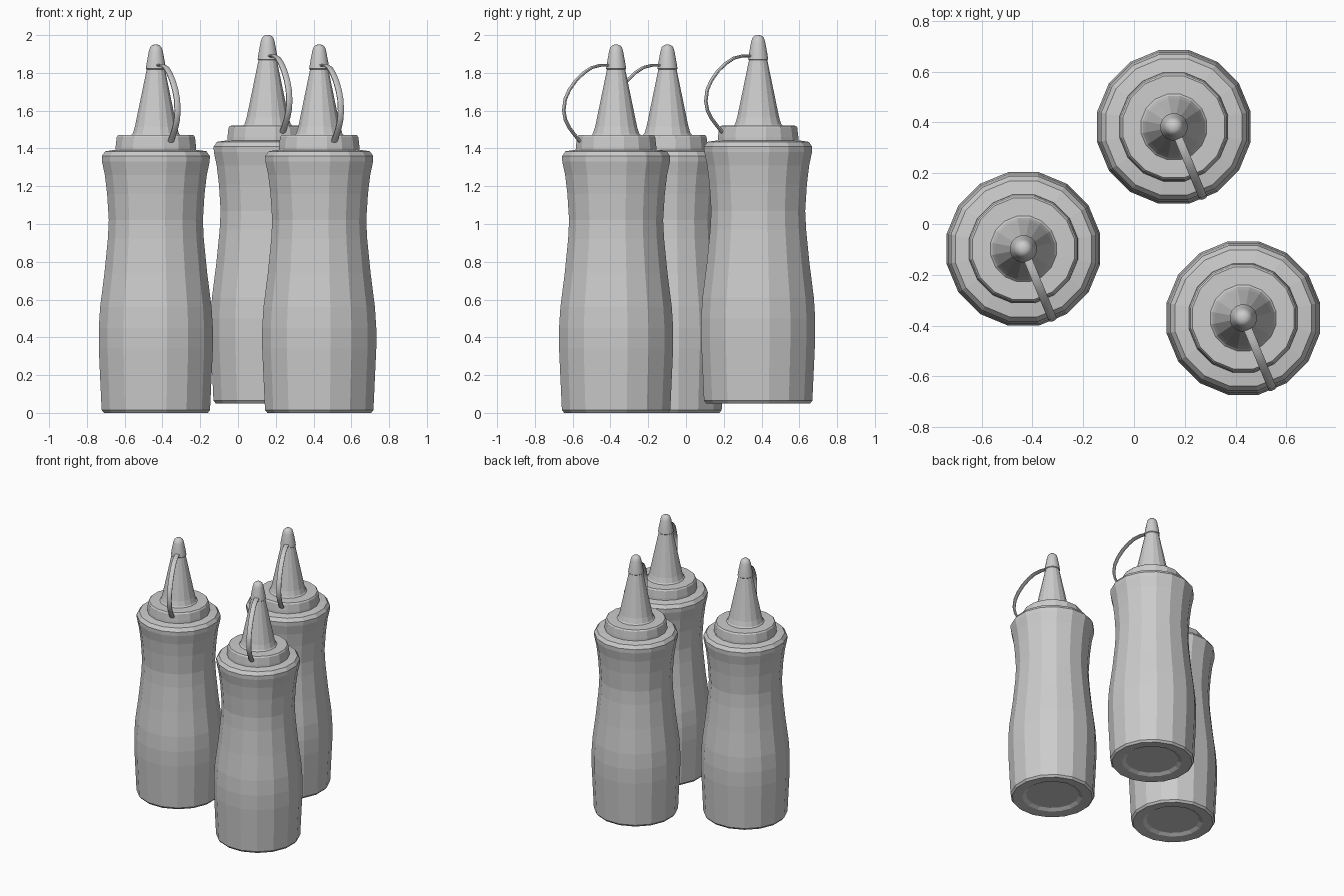
import bpy, bmesh, math
from mathutils import Vector

if "Cube" in bpy.data.objects:
    bpy.data.objects.remove(bpy.data.objects["Cube"])

SIDES = 16
FLAT = 1 / math.cos(math.pi / SIDES)   # measured widths are across flats
STRAP_ANGLE = math.radians(-67.5)


def finish(name, bm, origin, smooth_angle=None):
    bmesh.ops.recalc_face_normals(bm, faces=bm.faces)
    mesh = bpy.data.meshes.new(name)
    bm.to_mesh(mesh)
    bm.free()
    obj = bpy.data.objects.new(name, mesh)
    obj.location = origin
    bpy.context.collection.objects.link(obj)
    if smooth_angle:
        bpy.ops.object.select_all(action='DESELECT')
        obj.select_set(True)
        bpy.context.view_layer.objects.active = obj
        bpy.ops.object.shade_smooth_by_angle(angle=math.radians(smooth_angle))
    return obj


def bridge(bm, rings):
    for a, b in zip(rings, rings[1:]):
        n = len(a)
        for i in range(n):
            j = (i + 1) % n
            bm.faces.new((a[i], a[j], b[j], b[i]))
    bm.faces.new(rings[0])
    bm.faces.new(rings[-1])


def lathe(name, profile, origin, smooth_angle=None):
    """Closed solid of revolution from (radius, height) points."""
    bm = bmesh.new()
    rings = []
    for r, z in profile:
        angles = [(i + 0.5) * math.tau / SIDES for i in range(SIDES)]
        rings.append([bm.verts.new((r * FLAT * math.cos(a), r * FLAT * math.sin(a), z))
                      for a in angles])
    bridge(bm, rings)
    return finish(name, bm, origin, smooth_angle)


def strap(name, path, origin, width=0.036, thick=0.016):
    """Flat band swept along a (radial distance, height) path."""
    out = Vector((math.cos(STRAP_ANGLE), math.sin(STRAP_ANGLE), 0))
    side = Vector((-out.y, out.x, 0))
    up = Vector((0, 0, 1))
    pts = [out * r + up * z for r, z in path]
    bm = bmesh.new()
    rings = []
    for i, p in enumerate(pts):
        tangent = (pts[min(i + 1, len(pts) - 1)] - pts[max(i - 1, 0)]).normalized()
        normal = tangent.cross(side)
        rings.append([bm.verts.new(p + side * (width / 2 * math.cos(k * math.tau / 8 + math.pi / 8))
                                   + normal * (thick / 2 * math.sin(k * math.tau / 8 + math.pi / 8)))
                      for k in range(8)])
    bridge(bm, rings)
    return finish(name, bm, origin, 50)


# Profiles shared by all bottles
BODY = [(0.18, 0.02), (0.205, 0.005), (0.275, 0.0), (0.287, 0.015), (0.302, 0.34),
        (0.302, 0.45), (0.295, 0.56), (0.272, 0.74), (0.254, 0.92), (0.249, 1.02),
        (0.258, 1.16), (0.270, 1.26), (0.285, 1.33), (0.286, 1.36), (0.268, 1.385),
        (0.20, 1.395)]
CAP = [(0.20, 1.36), (0.214, 1.39), (0.213, 1.41), (0.207, 1.46), (0.20, 1.47), (0.12, 1.472)]
SPOUT = [(0.135, 1.465), (0.122, 1.48), (0.111, 1.515), (0.046, 1.83)]
TIP = [(0.046, 1.815), (0.053, 1.822), (0.049, 1.85), (0.037, 1.915), (0.03, 1.937),
       (0.017, 1.948), (0.005, 1.95)]
STRAP = [(0.03, 1.84), (0.09, 1.84), (0.14, 1.828), (0.185, 1.80), (0.23, 1.76),
         (0.268, 1.71), (0.292, 1.66), (0.30, 1.60), (0.29, 1.55), (0.268, 1.51),
         (0.24, 1.475), (0.205, 1.435)]

# Three bottles, the rear one slightly raised
BOTTLES = {"left": (-0.435, -0.098, 0.0), "rear": (0.157, 0.382, 0.05), "right": (0.43, -0.37, 0.0)}
for tag, pos in BOTTLES.items():
    lathe(tag + "_bottle_body", BODY, pos)
    lathe(tag + "_bottle_cap", CAP, pos)
    lathe(tag + "_bottle_spout", SPOUT, pos)
    lathe(tag + "_bottle_tip", TIP, pos, 40)
    strap(tag + "_tip_strap", STRAP, pos)
